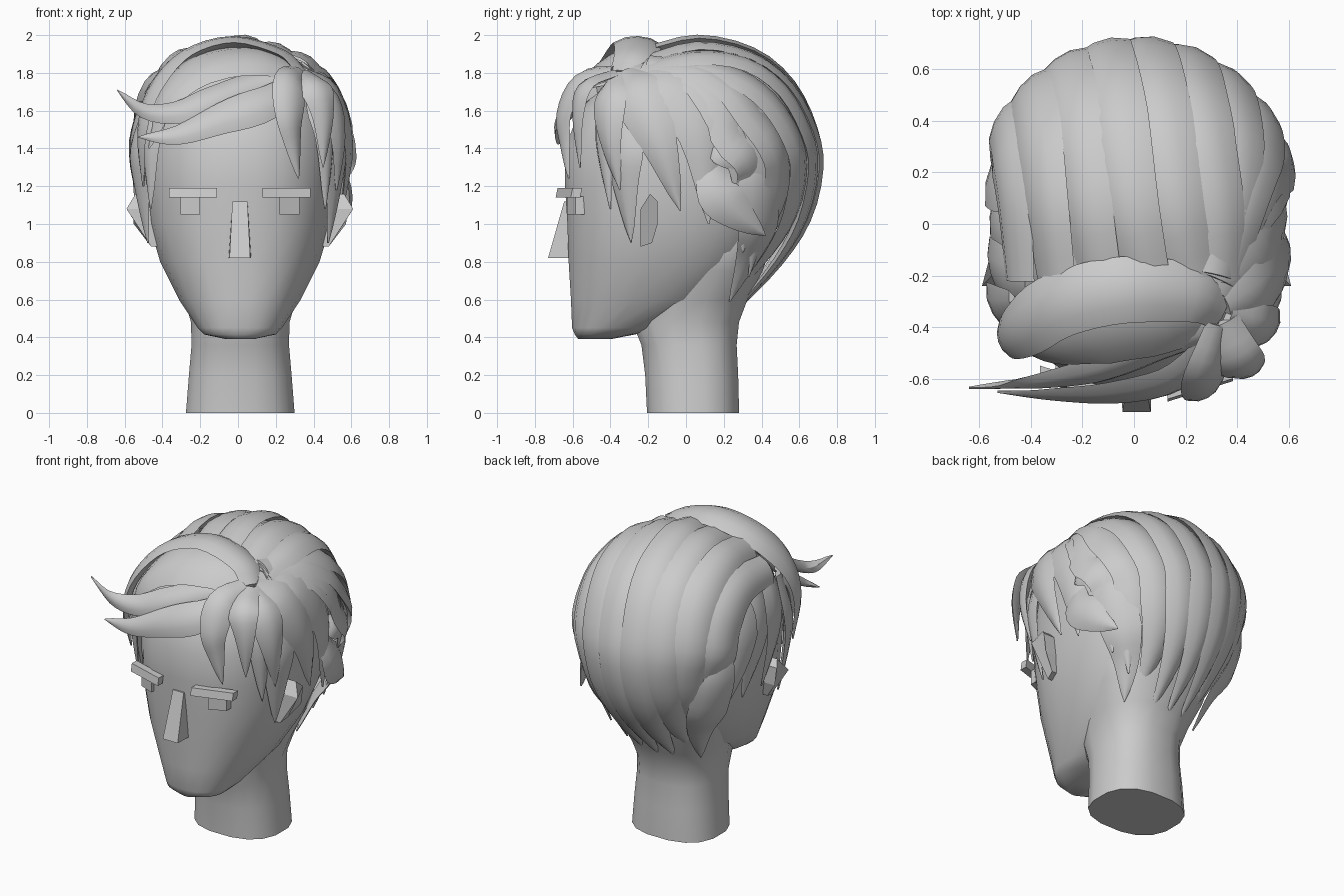
import bpy, bmesh, math
from mathutils import Vector

clay = bpy.data.materials.new("light_grey")
clay.diffuse_color = (0.6, 0.6, 0.6, 1)
CENTRE = Vector((0, 0.05, 1.25))


def finish(name, bm, angle=None):
    bmesh.ops.recalc_face_normals(bm, faces=bm.faces)
    me = bpy.data.meshes.new(name)
    bm.to_mesh(me)
    bm.free()
    me.materials.append(clay)
    ob = bpy.data.objects.new(name, me)
    bpy.context.collection.objects.link(ob)
    if angle:
        bpy.ops.object.select_all(action='DESELECT')
        ob.select_set(True)
        bpy.context.view_layer.objects.active = ob
        bpy.ops.object.shade_smooth_by_angle(angle=math.radians(angle))
    return ob


def bridge(bm, rings):
    vs = [[bm.verts.new(p) for p in r] for r in rings]
    n = len(vs[0])
    for a, b in zip(vs, vs[1:]):
        for i in range(n):
            bm.faces.new((a[i], a[(i + 1) % n], b[(i + 1) % n], b[i]))
    bm.faces.new(vs[0])
    bm.faces.new(vs[-1])


def stack(name, rows, cx, n, power, angle):
    """Loft horizontal rounded sections: z, half width, front y, back y."""
    rings = []
    for z, w, yf, yb in rows:
        ring = []
        for i in range(n):
            a = 2 * math.pi * (i + 0.5) / n
            c, s = math.cos(a), math.sin(a)
            ring.append((cx + w * math.copysign(abs(c) ** (2 / power), c),
                         (yf + yb) / 2 + (yb - yf) / 2 * math.copysign(abs(s) ** (2 / power), s), z))
        rings.append(ring)
    bm = bmesh.new()
    bridge(bm, rings)
    return finish(name, bm, angle)


def spline(pts, steps):
    """Smooth path through the points."""
    p = [Vector(q) for q in pts]
    p = [2 * p[0] - p[1]] + p + [2 * p[-1] - p[-2]]
    out = []
    for i in range(1, len(p) - 2):
        a, b, c, d = p[i - 1:i + 3]
        for k in range(steps):
            t = k / steps
            out.append(0.5 * (2 * b + (c - a) * t + (2 * a - 5 * b + 4 * c - d) * t * t
                              + (3 * b - a - 3 * c + d) * t ** 3))
    return out + [p[-2]]


def lock(name, pts, width, thick=0.05, tilt=0.0, root=0.5, taper=0.35, steps=4):
    """Pointed, lens-shaped lock of hair lying on the head."""
    path = spline(pts, steps)
    n = len(path) - 1
    section = [(-1, 0), (-0.5, 0.8), (0, 1), (0.5, 0.8), (1, 0), (0, -0.6)]
    rings = []
    for i, p in enumerate(path):
        t = i / n
        tan = (path[min(i + 1, n)] - path[max(i - 1, 0)]).normalized()
        out = p - CENTRE
        out = (out - tan * out.dot(tan)).normalized()
        side = tan.cross(out)
        c, s = math.cos(tilt), math.sin(tilt)
        out, side = out * c - side * s, side * c + out * s
        grow = min(1, root + (1 - root) * t / 0.3)
        fade = min(1, (1 - t) / taper) ** 0.75
        k = max(0.02, grow * fade)
        rings.append([p + side * (u * width * k) + out * (v * thick * (0.15 + 0.85 * k))
                      for u, v in section])
    bm = bmesh.new()
    bridge(bm, rings)
    return finish(name, bm, 32)


def wedge(name, bottom, top):
    bm = bmesh.new()
    bridge(bm, [bottom, top])
    return finish(name, bm)


# Head, and a neck that flares into it
stack("head", [(0.39, 0.07, -0.57, -0.4), (0.415, 0.19, -0.59, -0.27), (0.45, 0.225, -0.605, -0.1),
               (0.6, 0.325, -0.612, 0.2), (0.8, 0.425, -0.625, 0.38), (1.0, 0.485, -0.632, 0.5),
               (1.2, 0.51, -0.645, 0.58), (1.4, 0.515, -0.645, 0.62), (1.6, 0.49, -0.57, 0.6),
               (1.75, 0.42, -0.43, 0.53), (1.86, 0.3, -0.32, 0.4), (1.92, 0.12, -0.1, 0.18)],
      0.01, 24, 2.35, 50)
stack("neck", [(0, 0.292, -0.21, 0.285), (0.2, 0.276, -0.22, 0.28), (0.36, 0.262, -0.24, 0.272),
               (0.48, 0.265, -0.29, 0.285), (0.6, 0.3, -0.28, 0.33), (0.75, 0.355, -0.24, 0.41),
               (0.95, 0.4, -0.2, 0.48), (1.1, 0.32, -0.1, 0.42)],
      0.012, 16, 2.5, 50)

# Nose
wedge("nose", [(-0.05, -0.6, 0.82), (0.07, -0.6, 0.82), (0.065, -0.73, 0.82), (-0.045, -0.73, 0.82)],
      [(-0.03, -0.6, 1.12), (0.05, -0.6, 1.12), (0.05, -0.645, 1.12), (-0.03, -0.645, 1.12)])

for s, label in ((-1, "left"), (1, "right")):
    def bar(x0, x1, y0, y1, z, depth):
        return [(0.01 + s * x0, y0, z), (0.01 + s * x1, y1, z),
                (0.01 + s * x1, y1 + depth, z), (0.01 + s * x0, y0 + depth, z)]
    # Brow and eye
    wedge("brow_" + label, bar(0.12, 0.375, -0.69, -0.61, 1.14, 0.05),
          bar(0.12, 0.375, -0.68, -0.6, 1.19, 0.05))
    wedge("eye_" + label, bar(0.21, 0.315, -0.63, -0.585, 1.05, 0.05),
          bar(0.21, 0.315, -0.63, -0.585, 1.145, 0.05))
    # Ear: bevelled slab leaning outward
    outline = [(-0.24, 0.88), (-0.18, 0.9), (-0.15, 1.0), (-0.15, 1.12), (-0.19, 1.16), (-0.24, 1.08)]
    inner = [(0.01 + s * 0.44, y, z) for y, z in outline]
    outer = [(0.01 + s * (0.47 + 0.13 * min(1, (z - 0.88) / 0.17) - 0.6 * max(0, z - 1.08)), y, z)
             for y, z in outline]
    wedge("ear_" + label, inner, outer)
    # Sideburn and temple locks
    lock("sideburn_" + label, [(s * 0.45, -0.32, 1.66), (s * 0.51, -0.33, 1.4), (s * 0.51, -0.32, 1.2),
                               (s * 0.475, -0.29, 0.9)], 0.12, 0.04, s * 0.1, 0.6, 0.6)
    lock("temple_lock_" + label, [(s * 0.41, -0.38, 1.66), (s * 0.46, -0.43, 1.45),
                                  (s * 0.46, -0.4, 1.08)], 0.1, 0.045, 0, 0.7, 0.8)
    # Nape lock behind the ear
    lock("nape_lock_" + label, [(s * 0.46, 0.3, 1.5), (s * 0.49, 0.38, 1.25), (s * 0.42, 0.38, 0.98),
                                (s * 0.33, 0.32, 0.8), (s * 0.27, 0.23, 0.59)], 0.13, 0.035, 0, 0.6, 0.5)

# Back hair: locks running from the parting over the back to the nape
profile = [(-0.22, 1.9), (0.05, 1.955), (0.33, 1.89), (0.53, 1.73), (0.65, 1.5), (0.68, 1.3),
           (0.62, 1.03), (0.49, 0.8), (0.29, 0.56)]
count = 9
for i in range(count):
    phi = math.radians(-71 + 139 * i / (count - 1))
    pts = []
    for k, (y, z) in enumerate(profile):
        t = k / (len(profile) - 1)
        x = 0.55 * math.sin(phi) + 0.24 * math.cos(phi) * (1 - t) ** 2.2
        x += (min(x, 0.33) - x) * max(0, 1 - t / 0.35)
        d = 1 - (x / 0.57) ** 2
        f = d ** 0.34 * (1.008 if i % 2 else 0.99)
        g = d ** 0.4 if y > 0.05 else 1
        pts.append((x * (1 - 0.7 * max(0, t - 0.5)), 0.05 + g * (y - 0.05),
                    CENTRE.z + f * (z - CENTRE.z)))
    lock(f"back_lock_{i + 1}", pts, 0.135, 0.045, 0.2, 0.7, 0.3, 3)

# Quiff sweeping over the top from the parting to the far temple
lock("quiff", [(0.34, -0.32, 1.79), (0.23, -0.27, 1.89), (-0.03, -0.255, 1.955), (-0.28, -0.31, 1.88),
               (-0.44, -0.41, 1.7), (-0.505, -0.45, 1.48), (-0.5, -0.41, 1.2)],
     0.13, 0.04, -0.45, 0.7, 0.4)
lock("quiff_front", [(0.32, -0.36, 1.78), (0.12, -0.37, 1.86), (-0.15, -0.41, 1.83), (-0.36, -0.47, 1.67),
                     (-0.47, -0.47, 1.4)], 0.16, 0.04, -0.1, 0.7, 0.5)

# Fringe swoops
lock("fringe_upper", [(0.3, -0.42, 1.78), (0.1, -0.48, 1.74), (-0.12, -0.56, 1.66), (-0.32, -0.6, 1.59),
                      (-0.5, -0.62, 1.6), (-0.64, -0.635, 1.71)], 0.085, 0.035, 0.1, 0.8, 0.55)
lock("fringe_lower", [(0.32, -0.45, 1.74), (0.15, -0.6, 1.64), (-0.08, -0.655, 1.56),
                      (-0.32, -0.66, 1.47), (-0.53, -0.65, 1.46)], 0.105, 0.035, 0, 0.7, 0.6)
lock("fringe_curl_inner", [(0.33, -0.39, 1.79), (0.275, -0.56, 1.75), (0.27, -0.645, 1.58),
                           (0.29, -0.64, 1.42), (0.32, -0.62, 1.24)], 0.095, 0.035, 0.1, 0.75, 0.6)
lock("fringe_curl_outer", [(0.34, -0.38, 1.79), (0.41, -0.53, 1.72), (0.45, -0.57, 1.56),
                           (0.45, -0.56, 1.3)], 0.095, 0.035, -0.2, 0.75, 0.6)

# Side locks falling from the parting: path, half width
falls = [
    ([(0.36, -0.36, 1.79), (0.48, -0.4, 1.66), (0.53, -0.4, 1.45), (0.52, -0.35, 1.18)], 0.1),
    ([(0.36, -0.34, 1.79), (0.5, -0.25, 1.68), (0.58, -0.14, 1.42), (0.55, -0.03, 1.07)], 0.14),
    ([(0.34, -0.28, 1.81), (0.47, -0.05, 1.73), (0.56, 0.08, 1.45), (0.54, 0.12, 1.0)], 0.17),
    ([(0.33, -0.22, 1.84), (0.44, 0.1, 1.75), (0.52, 0.27, 1.5), (0.5, 0.33, 1.2), (0.42, 0.3, 0.85)], 0.17),
    ([(0.32, -0.2, 1.86), (0.39, 0.2, 1.77), (0.46, 0.4, 1.5), (0.44, 0.43, 1.15), (0.32, 0.33, 0.72)], 0.15),
    ([(0.53, 0.13, 1.33), (0.56, 0.18, 1.17), (0.54, 0.28, 1.05), (0.48, 0.42, 0.94)], 0.13),
    ([(0.53, 0.14, 1.42), (0.56, 0.22, 1.36), (0.53, 0.34, 1.26)], 0.08)]
for i, (pts, w) in enumerate(falls):
    lock(f"side_lock_{i + 1}", pts, w, 0.04, 0.1, 0.5, 0.55)

# Side locks on the far temple, behind the quiff
for i, y in enumerate((-0.2, 0.0, 0.18)):
    lock(f"far_side_lock_{i + 1}", [(-0.4, y - 0.04, 1.73), (-0.5, y, 1.55), (-0.53, y + 0.04, 1.32),
                                    (-0.485, y + 0.1, 1.0)], 0.14, 0.035, -0.08, 0.7, 0.5)
